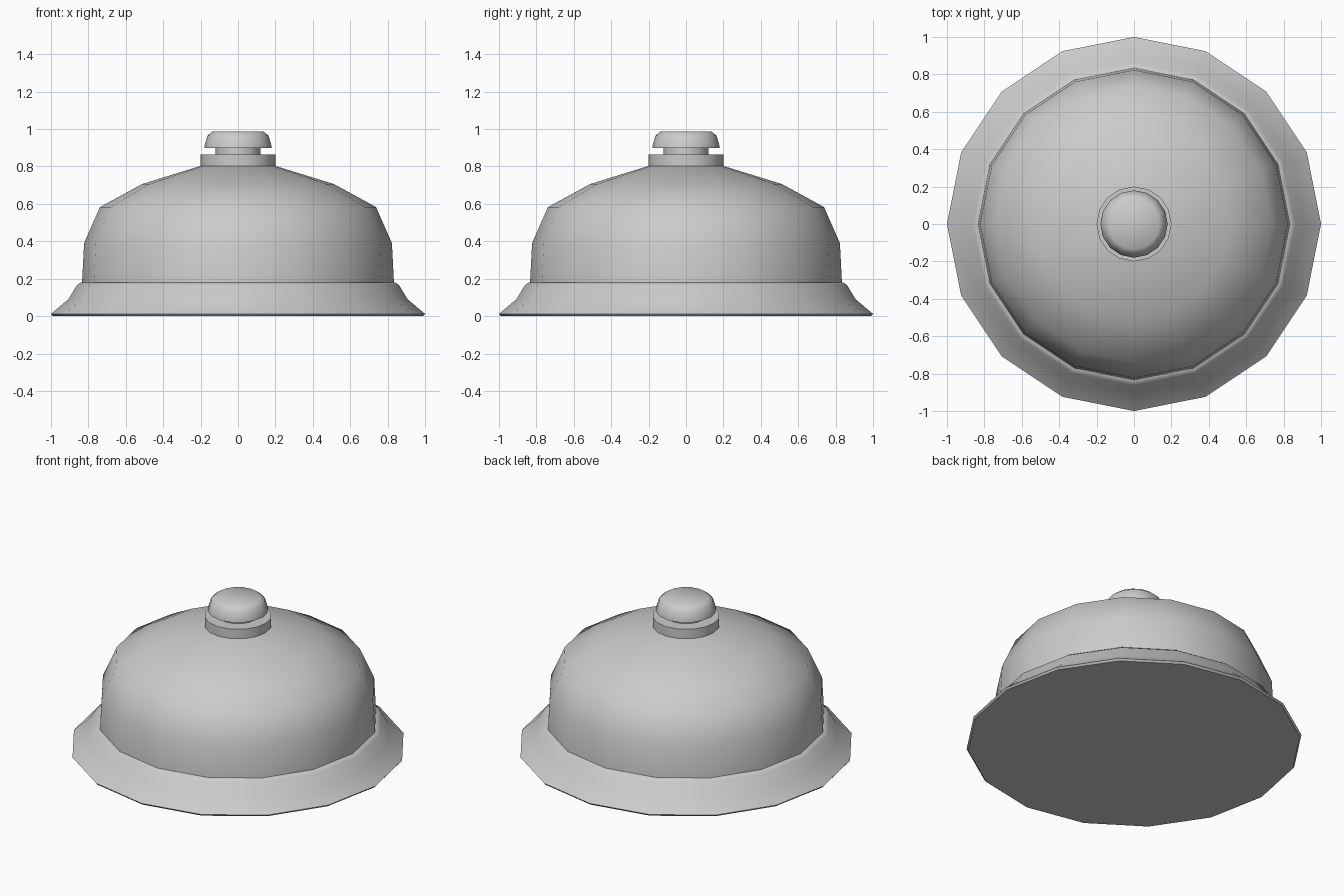
import bpy, bmesh, math

if "Cube" in bpy.data.objects:
    bpy.data.objects.remove(bpy.data.objects["Cube"])

SIDES = 16

def lathe(name, profile, angle=50):
    """Spin an (r, z) profile around z, capping both ends."""
    bm = bmesh.new()
    rings = []
    for r, z in profile:
        rings.append([bm.verts.new((r * math.cos(2 * math.pi * i / SIDES),
                                    r * math.sin(2 * math.pi * i / SIDES), z))
                      for i in range(SIDES)])
    for low, high in zip(rings, rings[1:]):
        for i in range(SIDES):
            j = (i + 1) % SIDES
            bm.faces.new((low[i], low[j], high[j], high[i]))
    bm.faces.new(rings[0][::-1])
    bm.faces.new(rings[-1])
    mesh = bpy.data.meshes.new(name)
    bm.to_mesh(mesh)
    bm.free()
    obj = bpy.data.objects.new(name, mesh)
    bpy.context.collection.objects.link(obj)
    bpy.ops.object.select_all(action='DESELECT')
    obj.select_set(True)
    bpy.context.view_layer.objects.active = obj
    bpy.ops.object.shade_smooth_by_angle(angle=math.radians(angle))
    return obj

# Flared base with a closed underside
lathe("base", [(0.99, 0), (1.0, 0.012), (0.907, 0.09), (0.862, 0.165),
               (0.84, 0.18), (0.80, 0.18)])

# Bell dome
lathe("bell_dome", [(0.834, 0.175), (0.823, 0.39), (0.738, 0.583),
                    (0.513, 0.706), (0.20, 0.803)])

# Collar around the plunger
lathe("collar", [(0.20, 0.79), (0.20, 0.865)])

# Plunger stem
lathe("plunger_stem", [(0.12, 0.85), (0.12, 0.91)])

# Push button
lathe("push_button", [(0.18, 0.90), (0.178, 0.915), (0.163, 0.965), (0.135, 0.988)])
